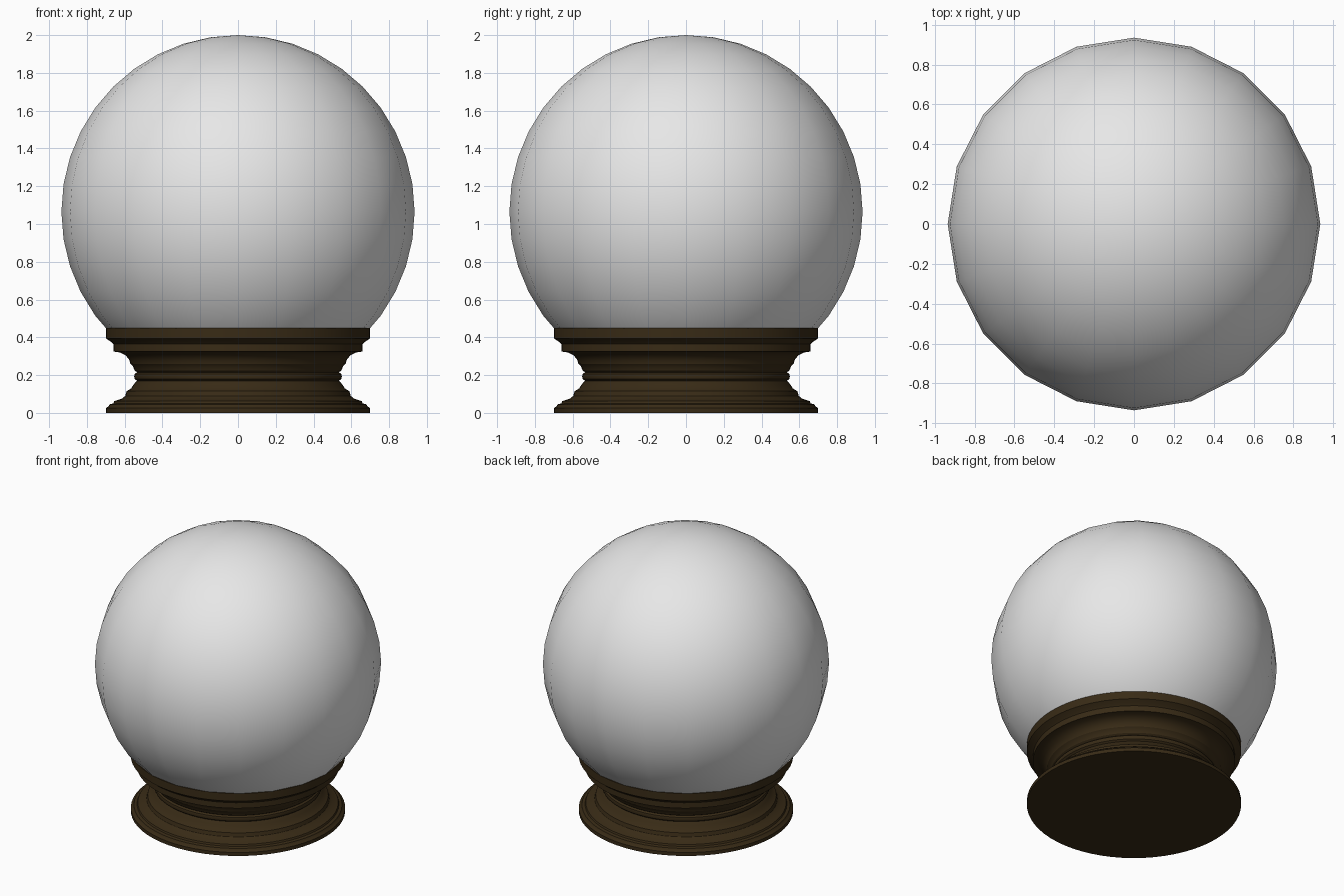
import bpy
import bmesh
import math

if "Cube" in bpy.data.objects:
    bpy.data.objects.remove(bpy.data.objects["Cube"], do_unlink=True)


def make_material(name, color):
    mat = bpy.data.materials.new(name)
    mat.use_nodes = True
    mat.diffuse_color = color
    mat.node_tree.nodes["Principled BSDF"].inputs["Base Color"].default_value = color
    return mat


def add_object(name, bm, mat, angle):
    mesh = bpy.data.meshes.new(name)
    bmesh.ops.recalc_face_normals(bm, faces=bm.faces)
    bm.to_mesh(mesh)
    bm.free()
    mesh.materials.append(mat)
    obj = bpy.data.objects.new(name, mesh)
    bpy.context.collection.objects.link(obj)
    bpy.ops.object.select_all(action="DESELECT")
    obj.select_set(True)
    bpy.context.view_layer.objects.active = obj
    bpy.ops.object.shade_smooth_by_angle(angle=math.radians(angle))
    return obj


glass = make_material("pale_glass", (0.8, 0.8, 0.8, 1))
wood = make_material("dark_wood", (0.04, 0.024, 0.008, 1))

# Glass ball, with its lower cap sunk into the stand
bm = bmesh.new()
bmesh.ops.create_uvsphere(bm, u_segments=20, v_segments=20, radius=0.935)
bmesh.ops.translate(bm, verts=bm.verts, vec=(0, 0, 1.065))
add_object("glass_ball", bm, glass, 60)

# Turned wooden stand: (radius, height) from the foot up to the hollow seat
profile = [
    (0, 0), (0.7, 0), (0.7, 0.025), (0.685, 0.035), (0.68, 0.045),
    (0.66, 0.05), (0.655, 0.062), (0.615, 0.075), (0.597, 0.09),
    (0.59, 0.115), (0.565, 0.13), (0.553, 0.15), (0.535, 0.17),
    (0.547, 0.18), (0.55, 0.193), (0.547, 0.206), (0.535, 0.215),
    (0.548, 0.225), (0.555, 0.245), (0.57, 0.26), (0.575, 0.28),
    (0.595, 0.305), (0.625, 0.32), (0.66, 0.325), (0.66, 0.365),
    (0.67, 0.375), (0.7, 0.395), (0.7, 0.45), (0.685, 0.45),
    (0.5, 0.27), (0, 0.12),
]
bm = bmesh.new()
verts = [bm.verts.new((r, 0, z)) for r, z in profile]
edges = [bm.edges.new(pair) for pair in zip(verts, verts[1:])]
bmesh.ops.spin(bm, geom=verts + edges, cent=(0, 0, 0), axis=(0, 0, 1),
               angle=math.tau, steps=64, use_merge=True)
bmesh.ops.remove_doubles(bm, verts=bm.verts, dist=0.0005)
add_object("wooden_stand", bm, wood, 30)
